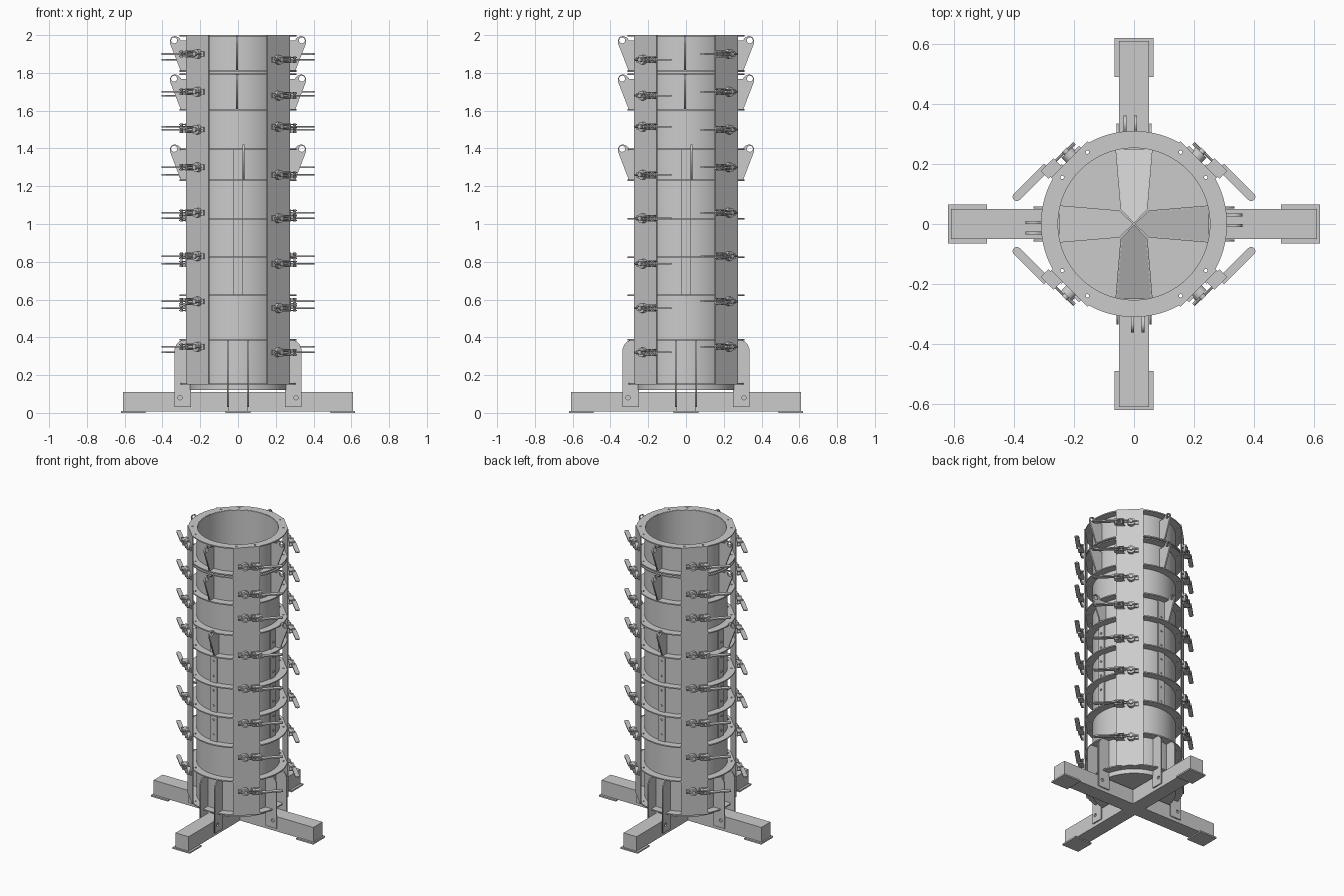
import bpy, bmesh
from math import pi, cos, sin, radians
from mathutils import Matrix, Vector

if "Cube" in bpy.data.objects:
    bpy.data.objects.remove(bpy.data.objects["Cube"])

T, R = Matrix.Translation, Matrix.Rotation
QUARTERS = [k * pi / 2 for k in range(4)]


def link(name, mesh, matrix=Matrix()):
    ob = bpy.data.objects.new(name, mesh)
    bpy.context.collection.objects.link(ob)
    ob.matrix_world = matrix
    return ob


def circle(cx, cy, r, n=16):
    return [(cx + r * cos(2 * pi * i / n), cy + r * sin(2 * pi * i / n)) for i in range(n)]


def plate_mesh(name, outlines, thick):
    """Flat plate with holes, in XY, centred on z = 0."""
    cu = bpy.data.curves.new(name, 'CURVE')
    cu.dimensions, cu.fill_mode, cu.extrude = '2D', 'BOTH', thick / 2
    for pts in outlines:
        sp = cu.splines.new('POLY')
        sp.points.add(len(pts) - 1)
        for p, c in zip(sp.points, pts):
            p.co = (c[0], c[1], 0, 1)
        sp.use_cyclic_u = True
    tmp = link(name, cu)
    bpy.context.view_layer.update()
    me = bpy.data.meshes.new_from_object(tmp.evaluated_get(bpy.context.evaluated_depsgraph_get()))
    bpy.data.objects.remove(tmp)
    return me


def box(bm, x0, x1, y0, y1, z0, z1):
    m = T(((x0 + x1) / 2, (y0 + y1) / 2, (z0 + z1) / 2)) @ Matrix.Diagonal((x1 - x0, y1 - y0, z1 - z0, 1))
    bmesh.ops.create_cube(bm, size=1, matrix=m)


def cyl(bm, r, depth, center, axis='Z', n=16):
    rot = {'Z': Matrix(), 'X': R(pi / 2, 4, 'Y'), 'Y': R(pi / 2, 4, 'X')}[axis]
    bmesh.ops.create_cone(bm, cap_ends=True, segments=n, radius1=r, radius2=r,
                          depth=depth, matrix=T(center) @ rot)


def finish(bm, name):
    me = bpy.data.meshes.new(name)
    bm.to_mesh(me)
    bm.free()
    return me


def radial(angle, offset=0):
    """Stand an XY plate upright so its X runs outwards and its Y runs up."""
    return R(angle, 4, 'Z') @ T((0, offset, 0)) @ R(pi / 2, 4, 'X')


# cylindrical shell
bm = bmesh.new()
prof = [(.253, .12), (.26, .12), (.26, 1.998), (.253, 1.998)]
vs = [bm.verts.new((x, 0, z)) for x, z in prof]
es = [bm.edges.new((vs[i], vs[(i + 1) % 4])) for i in range(4)]
bmesh.ops.spin(bm, geom=vs + es, cent=(0, 0, 0), axis=(0, 0, 1), angle=2 * pi, steps=96)
bmesh.ops.remove_doubles(bm, verts=bm.verts, dist=1e-4)
bmesh.ops.recalc_face_normals(bm, faces=bm.faces)
shell = link("shell", finish(bm, "shell"))

# floor disc
bm = bmesh.new()
cyl(bm, .255, .012, (0, 0, .126), n=96)
link("floor_disc", finish(bm, "floor_disc"))

# stiffening rings, trimmed flat on the four diagonals
edge = []
for i in range(120):
    a = 2 * pi * i / 120
    off = (a % (pi / 2)) - pi / 4
    r = min(.31, .302 / cos(off))
    edge.append((r * cos(a), r * sin(a)))
bolt_holes = []
for q in QUARTERS:
    for d in (33, 57):
        a = q + radians(d)
        bolt_holes.append(circle(.285 * cos(a), .285 * sin(a), .006, 8))
ring = plate_mesh("ring", [edge, circle(0, 0, .256, 96)] + bolt_holes, .008)
for z in (.155, .387, .622, .825, 1.027, 1.232, 1.396, 1.605, 1.793, 1.81, 1.996):
    link("stiffening_ring", ring, T((0, 0, z)))

# tall diagonal cover plates
bm = bmesh.new()
box(bm, .298, .305, -.085, .085, .152, 2.0)
cover = finish(bm, "cover_plate")

# toggle clamp: x outwards, y along the handle
bm = bmesh.new()
box(bm, .303, .314, -.055, .01, -.014, .014)       # catch base
cyl(bm, .025, .022, (.316, -.01, 0), 'X', 20)      # catch disc
cyl(bm, .012, .036, (.320, -.01, 0), 'X', 12)
box(bm, .303, .312, .03, .085, -.018, .018)        # lever base
for s in (-1, 1):
    box(bm, .308, .345, .035, .095, s * .012 - .003, s * .012 + .003)
    cyl(bm, .004, .06, (.333, .03, s * .007), 'Y', 8)
cyl(bm, .007, .036, (.333, .05, 0), n=10)          # pivots
cyl(bm, .007, .036, (.338, .085, 0), n=10)
cyl(bm, .006, .04, (.33, -.03, 0), 'Y', 8)
box(bm, .326, .354, .07, .212, -.004, .004)        # handle
cyl(bm, .014, .008, (.34, .212, 0), n=16)
clamp = finish(bm, "toggle_clamp")

HIGH = (.35, .59, .83, 1.06, 1.30, 1.50, 1.70, 1.90)
LOW = (.32, .555, .79, 1.03, 1.26, 1.515, 1.68, 1.87)
for k, q in enumerate(QUARTERS):
    turn = R(q + pi / 4, 4, 'Z')
    link("cover_plate", cover, turn)
    flip = Matrix.Diagonal((1, 1 if k % 2 else -1, 1, 1))
    for z in (LOW if k % 2 else HIGH):
        link("toggle_clamp", clamp, T((0, 0, z)) @ turn @ flip)

# lifting lugs with eyes
lug_outline = [(.258, 0), (.302, 0), (.359, .148), (.361, .165), (.352, .183),
               (.335, .19), (.315, .183), (.30, .165), (.258, .165)]
lug = plate_mesh("lug", [lug_outline, circle(.338, .166, .016)], .01)

# base gussets
gusset_outline = [(.25, .03), (.335, .03), (.335, .34), (.325, .365), (.308, .38), (.29, .385), (.25, .385)]
gusset = plate_mesh("gusset", [gusset_outline, circle(.307, .08, .011)], .008)

# bolted outer strips
bm = bmesh.new()
box(bm, .255, .268, -.026, .026, .626, 1.392)
for i in range(7):
    cyl(bm, .007, .008, (.27, 0, .67 + .1015 * i), 'X', 10)
strip = finish(bm, "bolted_strip")

# inner wedge fins meeting in a mitred cross, with rivets down the sides of the top
bm = bmesh.new()
plan = [(.002, 0), (.05, -.045), (.25, -.062), (.25, .062), (.05, .045)]
low = [bm.verts.new((x, y, .63)) for x, y in plan]
top = [bm.verts.new((x, y, 1.37 - .4 * x)) for x, y in plan]
bm.faces.new(low[::-1])
bm.faces.new(top)
for i in range(5):
    j = (i + 1) % 5
    bm.faces.new((low[i], low[j], top[j], top[i]))
for s in (-1, 1):
    for i in range(10):
        x = .065 + .019 * i
        cyl(bm, .003, .006, (x, s * (.041 + .085 * (x - .05)), 1.37 - .4 * x), n=6)
fin = finish(bm, "inner_fin")

# cross base arm with foot
bm = bmesh.new()
box(bm, .05, .61, -.05, .05, .008, .11)
arm = finish(bm, "base_arm")
bm = bmesh.new()
box(bm, .49, .62, -.065, .065, 0, .01)
foot = finish(bm, "foot_plate")
bm = bmesh.new()
box(bm, -.05, .05, -.05, .05, .008, .11)
link("base_hub", finish(bm, "base_hub"))

for q in QUARTERS:
    turn = R(q, 4, 'Z')
    for z, off in ((1.806, -.005), (1.603, -.005), (1.232, .03)):
        link("lifting_lug", lug, T((0, 0, z)) @ radial(q, off))
    for s in (-1, 1):
        link("base_gusset", gusset, radial(q, s * .055))
    for name, me in (("bolted_strip", strip), ("inner_fin", fin), ("base_arm", arm), ("foot_plate", foot)):
        link(name, me, turn)

# smooth the round shell
bpy.context.view_layer.objects.active = shell
shell.select_set(True)
bpy.ops.object.shade_smooth_by_angle(angle=radians(30))
